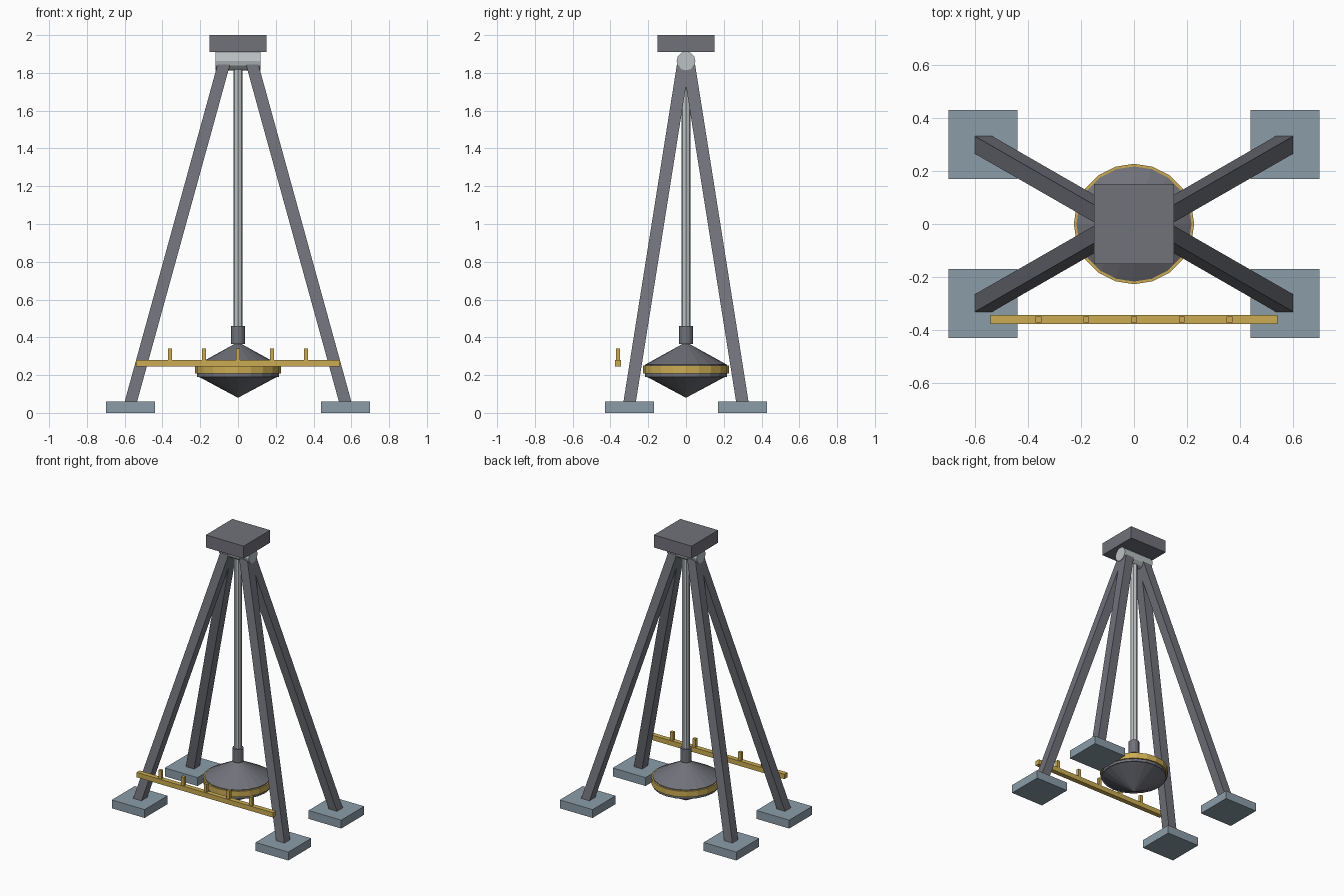
import bpy, bmesh, math
from mathutils import Vector

cube = bpy.data.objects.get("Cube")
if cube:
    bpy.data.objects.remove(cube, do_unlink=True)


def material(name, rgb):
    m = bpy.data.materials.new(name)
    m.use_nodes = True
    m.diffuse_color = (*rgb, 1)
    m.node_tree.nodes["Principled BSDF"].inputs["Base Color"].default_value = (*rgb, 1)
    return m


steel = material("dark steel", (0.165, 0.168, 0.195))
stone = material("blue grey stone", (0.26, 0.335, 0.395))
brass = material("brass", (0.60, 0.41, 0.085))
silver = material("pale silver", (0.50, 0.54, 0.55))


def finish(bm, name, mat):
    bmesh.ops.recalc_face_normals(bm, faces=bm.faces[:])
    mesh = bpy.data.meshes.new(name)
    bm.to_mesh(mesh)
    bm.free()
    mesh.materials.append(mat)
    obj = bpy.data.objects.new(name, mesh)
    bpy.context.collection.objects.link(obj)
    return obj


def beam(name, mat, bottom, top, width, depth):
    """Box with level ends, sheared so that it runs from bottom to top."""
    bm = bmesh.new()
    bmesh.ops.create_cube(bm, size=1)
    for v in bm.verts:
        end = Vector(top if v.co.z > 0 else bottom)
        v.co = end + Vector((v.co.x * width, v.co.y * depth, 0))
    return finish(bm, name, mat)


def cone(name, mat, z0, z1, r0, r1, sides):
    bm = bmesh.new()
    bmesh.ops.create_cone(bm, cap_ends=True, segments=sides,
                          radius1=r0, radius2=r1, depth=z1 - z0)
    bmesh.ops.remove_doubles(bm, verts=bm.verts[:], dist=0.0001)
    bmesh.ops.translate(bm, verts=bm.verts[:], vec=(0, 0, (z0 + z1) / 2))
    return finish(bm, name, mat)


# Four splayed legs on square footings
for side, sx in (("left", 1), ("right", -1)):
    for end, sy in (("front", -1), ("back", 1)):
        beam(f"{end}_{side}_footing", stone, (sx * 0.57, sy * 0.30, 0),
             (sx * 0.57, sy * 0.30, 0.06), 0.26, 0.26)
        beam(f"{end}_{side}_leg", steel, (sx * 0.567, sy * 0.298, 0.06),
             (sx * 0.075, sy * 0.015, 1.845), 0.066, 0.066)

# Head block and pivot axle
beam("head_block", steel, (0, 0, 1.91), (0, 0, 2.0), 0.30, 0.30)
axle = cone("pivot_axle", silver, -0.12, 0.12, 0.05, 0.05, 12)
axle.rotation_euler.y = math.pi / 2
axle.location.z = 1.863

# Pendulum rod, collar and bob
cone("pendulum_rod", silver, 0.44, 1.86, 0.025, 0.025, 8)
cone("rod_collar", steel, 0.365, 0.46, 0.036, 0.036, 12)
cone("bob_upper_cone", steel, 0.255, 0.375, 0.217, 0, 20)
cone("bob_disc", steel, 0.19, 0.255, 0.217, 0.217, 20)
cone("bob_lower_cone", steel, 0.08, 0.19, 0, 0.205, 20)
cone("bob_band", brass, 0.208, 0.25, 0.227, 0.227, 20)

# Scale rail with upright pegs
beam("scale_rail", brass, (0, -0.36, 0.245), (0, -0.36, 0.28), 1.08, 0.034)
for i in range(-2, 3):
    beam(f"scale_peg_{i + 3}", brass, (i * 0.18, -0.36, 0.28),
         (i * 0.18, -0.36, 0.34), 0.022, 0.022)
